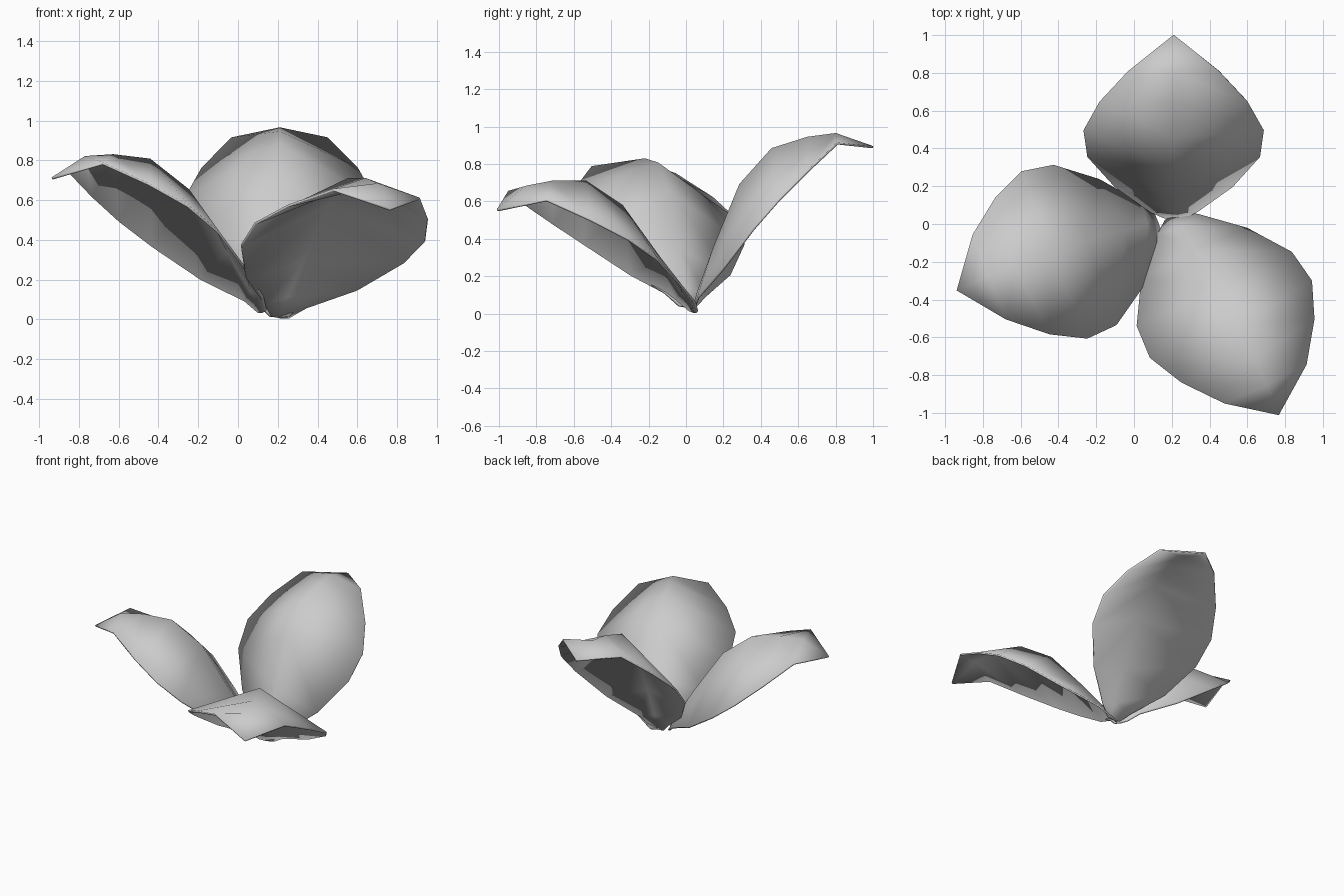
import bpy, bmesh
from mathutils import Vector, Matrix

if "Cube" in bpy.data.objects:
    bpy.data.objects.remove(bpy.data.objects["Cube"])

# petal rows: half width, edge y, edge z, middle y, middle z (as the back petal stands)
ROWS = [
    (0.05, 0.035, 0.015, 0.035, 0.01),
    (0.12, 0.065, 0.085, 0.07, 0.13),
    (0.31, 0.20, 0.24, 0.15, 0.35),
    (0.455, 0.36, 0.45, 0.29, 0.69),
    (0.475, 0.50, 0.61, 0.46, 0.88),
    (0.39, 0.65, 0.76, 0.65, 0.94),
    (0.24, 0.81, 0.91, 0.80, 0.96),
]
CX = 0.21
TIP = Vector((CX, 1.0, 0.89))


def frame(base, length, width):
    l = Vector(length).normalized()
    w = Vector(width)
    w = (w - l * w.dot(l)).normalized()
    n = w.cross(l)
    m = Matrix((w, l, n)).transposed().to_4x4()
    m.translation = Vector(base)
    return m


HOME = frame((CX, 0.03, 0.01), (0, 0.97, 0.88), (1, 0, 0))


def petal(name, place):
    bm = bmesh.new()
    # three columns: edge, raised middle, edge
    grid = [[bm.verts.new(p) for p in ((CX - hw, ey, ez), (CX, my, mz), (CX + hw, ey, ez))]
            for hw, ey, ez, my, mz in ROWS]
    for a, b in zip(grid, grid[1:]):
        for i in range(2):
            bm.faces.new((a[i], a[i + 1], b[i]))
            bm.faces.new((a[i + 1], b[i + 1], b[i]))
    tip = bm.verts.new(TIP)
    for i in range(2):
        bm.faces.new((grid[-1][i], grid[-1][i + 1], tip))
    bm.transform(place @ HOME.inverted())
    me = bpy.data.meshes.new(name)
    bm.to_mesh(me)
    bm.free()
    ob = bpy.data.objects.new(name, me)
    bpy.context.collection.objects.link(ob)
    # thin sheet thickness
    mod = ob.modifiers.new("thickness", 'SOLIDIFY')
    mod.thickness = 0.012
    mod.offset = 0
    # smooth shading with a sharp rim
    bpy.ops.object.select_all(action='DESELECT')
    ob.select_set(True)
    bpy.context.view_layer.objects.active = ob
    bpy.ops.object.shade_smooth_by_angle(angle=1.2)
    return ob


# three copies of the petal, each leaning its own way
petal("back_petal", HOME)
petal("right_petal", frame((0.207, 0.045, 0.01), (0.545, -1.03, 0.53), (-0.84, -0.43, 0.10)))
petal("left_petal", frame((0.128, 0.01, 0.035), (-1.09, -0.37, 0.69), (-0.34, 0.86, -0.07)))
